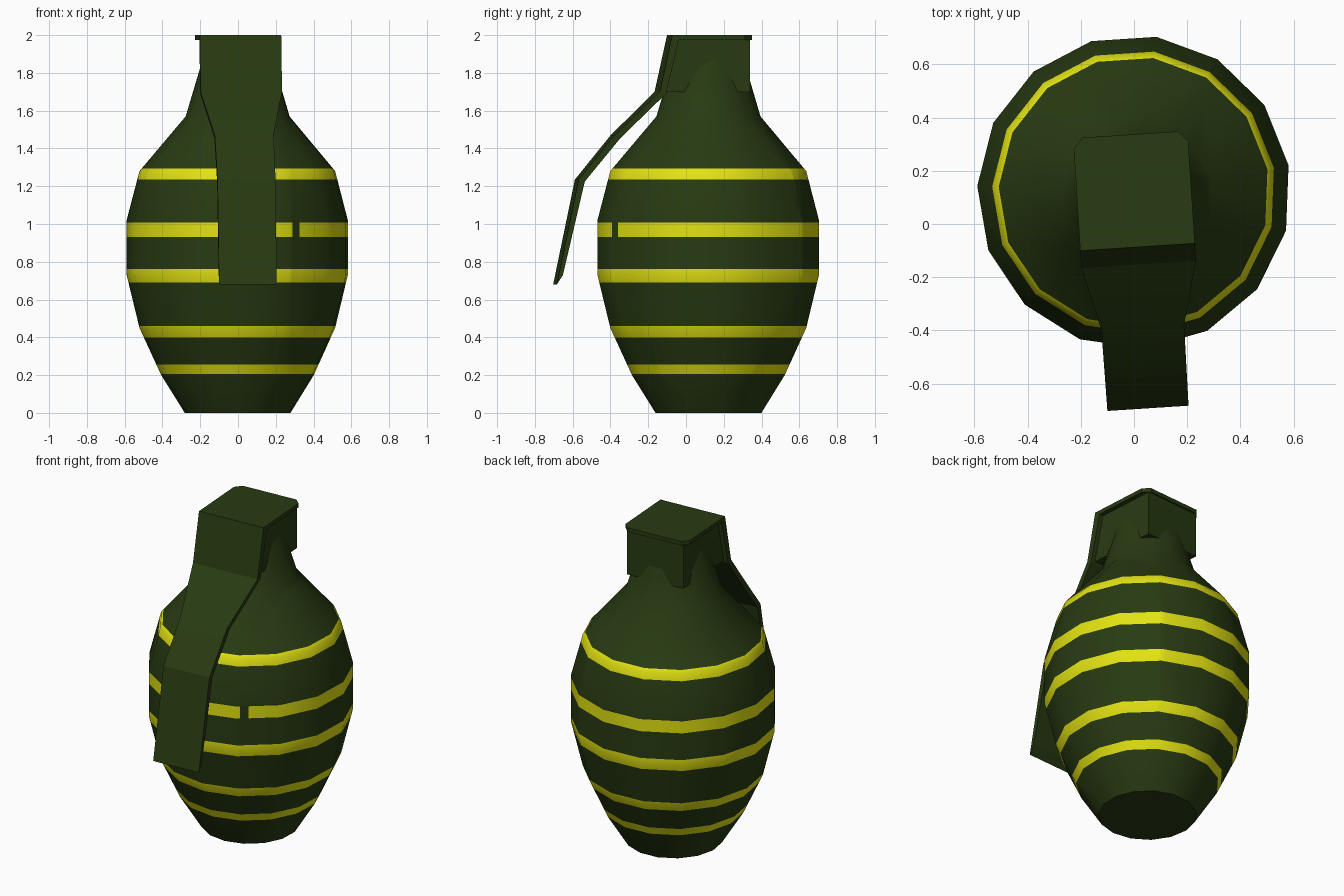
import bpy, bmesh, math
from mathutils import Vector

if "Cube" in bpy.data.objects:
    bpy.data.objects.remove(bpy.data.objects["Cube"])

CX, CY = 0.0, 0.12          # vertical axis of the body
SIDES, PHASE = 15, math.radians(9.8)
TURN = math.radians(3.7)    # head and lever are slightly twisted


def material(name, rgb):
    m = bpy.data.materials.new(name)
    m.diffuse_color = (*rgb, 1)
    m.use_nodes = True
    m.node_tree.nodes["Principled BSDF"].inputs["Base Color"].default_value = m.diffuse_color
    return m


GREEN = material("dark olive green", (0.021, 0.043, 0.006))
YELLOW = material("stripe yellow", (0.76, 0.76, 0.006))


def finish(bm, name, mats, angle):
    bmesh.ops.recalc_face_normals(bm, faces=bm.faces)
    me = bpy.data.meshes.new(name)
    bm.to_mesh(me)
    bm.free()
    ob = bpy.data.objects.new(name, me)
    bpy.context.collection.objects.link(ob)
    for m in mats:
        me.materials.append(m)
    bpy.ops.object.select_all(action='DESELECT')
    ob.select_set(True)
    bpy.context.view_layer.objects.active = ob
    bpy.ops.object.shade_smooth_by_angle(angle=math.radians(angle))
    return ob


def loft(bm, rings):
    """Skin a list of equal-length closed rings and cap both ends."""
    vs = [[bm.verts.new(p) for p in r] for r in rings]
    n = len(vs[0])
    for a, b in zip(vs, vs[1:]):
        for i in range(n):
            j = (i + 1) % n
            bm.faces.new((a[i], a[j], b[j], b[i]))
    bm.faces.new(vs[0])
    bm.faces.new(vs[-1])


# Body: 15-sided lathe with extra rings at the stripe borders
profile = [(0, .282), (.2, .407), (.45, .522), (.73, .59), (1.02, .59),
           (1.28, .522), (1.57, .277), (1.745, .225), (1.93, .17)]
stripes = [(.205, .255), (.40, .46), (.69, .763), (.932, 1.008), (1.235, 1.295)]


def radius(z):
    for (z0, r0), (z1, r1) in zip(profile, profile[1:]):
        if z <= z1:
            return r0 + (r1 - r0) * (z - z0) / (z1 - z0)


heights = sorted({z for z, _ in profile} | {z for s in stripes for z in s})
rings = []
for z in heights:
    r = radius(z)
    rings.append([(CX + r * math.cos(PHASE + i * math.tau / SIDES),
                   CY + r * math.sin(PHASE + i * math.tau / SIDES), z)
                  for i in range(SIDES)])
body = bmesh.new()
loft(body, rings)

# Small break in the fourth stripe, at the front right
GAP = (.288, .325)
for x in GAP:
    bmesh.ops.bisect_plane(body, geom=body.verts[:] + body.edges[:] + body.faces[:],
                           plane_co=(x, 0, 0), plane_no=(1, 0, 0))
for f in body.faces:
    c = f.calc_center_median()
    striped = any(a < c.z < b for a, b in stripes)
    gap = GAP[0] < c.x < GAP[1] and c.y < 0 and stripes[3][0] < c.z < stripes[3][1]
    f.material_index = int(striped and not gap)
finish(body, "body", [GREEN, YELLOW], 45)


def place(ob):
    ob.location = (CX, CY, 0)
    ob.rotation_euler.z = TURN


# Fuse head: block under the lever plate with a sloped front
head = bmesh.new()
side = [(.207, 1.70), (.207, 1.98), (-.172, 1.98), (-.242, 1.70)]
loft(head, [[(x, y, z) for y, z in side] for x in (-.188, .188)])
place(finish(head, "fuse_head", [GREEN], 30))

# Lever: bent strip, (outer y, outer z, inner y, inner z, half width)
path = [(.217, 2.00, .217, 1.975, .18),
        (.178, 2.00, .178, 1.975, .216),
        (-.207, 2.00, -.172, 1.975, .216),
        (-.273, 1.70, -.240, 1.69, .216),
        (-.510, 1.47, -.478, 1.455, .156),
        (-.700, 1.235, -.667, 1.225, .154),
        (-.815, .68, -.783, .73, .153)]
lever = bmesh.new()
loft(lever, [[(-w, yo, zo), (w, yo, zo), (w, yi, zi), (-w, yi, zi)]
             for yo, zo, yi, zi, w in path])
place(finish(lever, "lever", [GREEN], 15))
